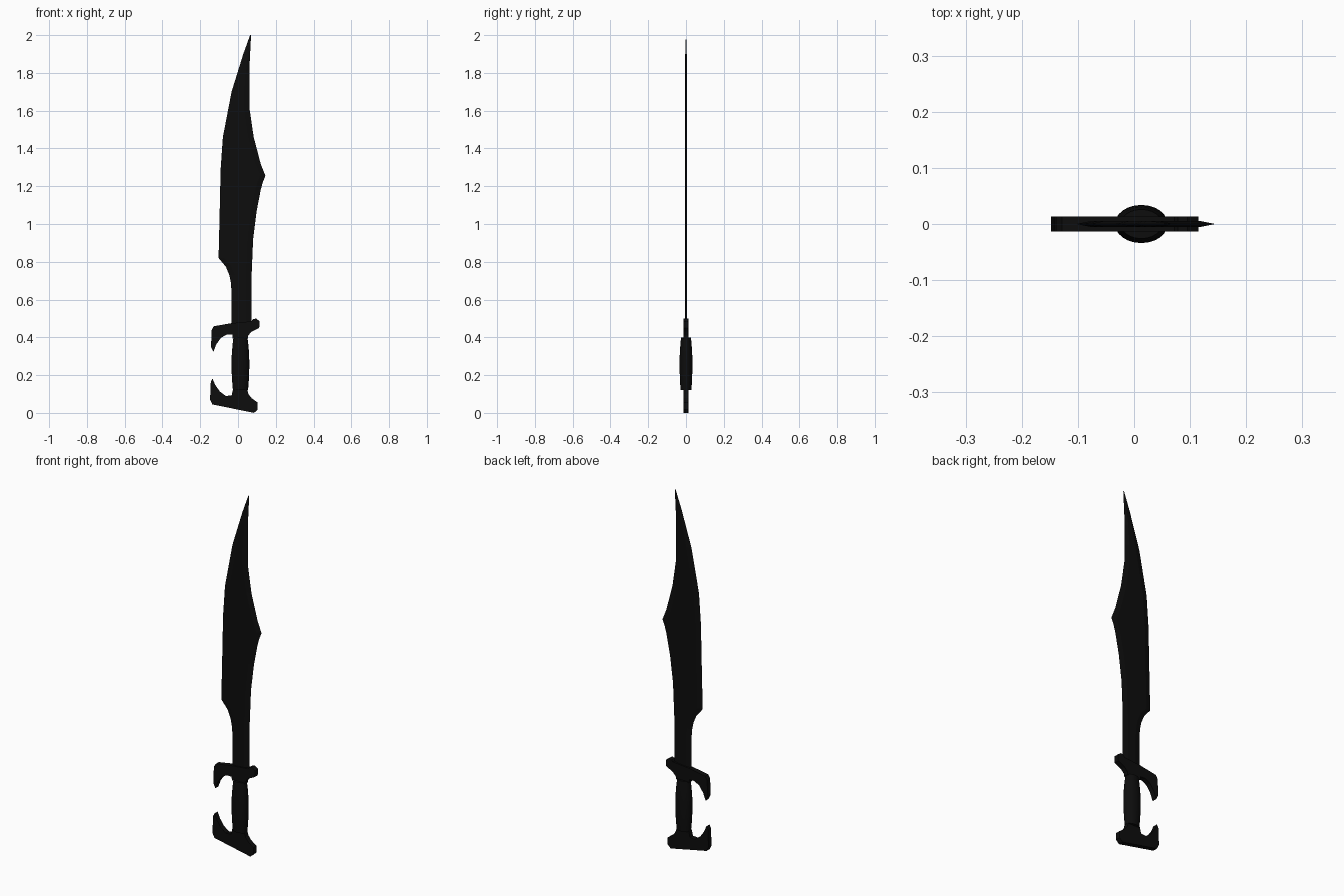
import bpy, bmesh, math

if "Cube" in bpy.data.objects:
    bpy.data.objects.remove(bpy.data.objects["Cube"])

black = bpy.data.materials.new("blackened_metal")
black.diffuse_color = (0.004, 0.004, 0.004, 1)
black.use_nodes = True
black.node_tree.nodes["Principled BSDF"].inputs["Base Color"].default_value = black.diffuse_color


def make_object(name, bm):
    bmesh.ops.recalc_face_normals(bm, faces=bm.faces)
    mesh = bpy.data.meshes.new(name)
    bm.to_mesh(mesh)
    bm.free()
    mesh.materials.append(black)
    obj = bpy.data.objects.new(name, mesh)
    bpy.context.collection.objects.link(obj)
    return obj


def plate(name, outline, half):
    """Extrude an (x, z) outline symmetrically along y."""
    bm = bmesh.new()
    face = bm.faces.new([bm.verts.new((x, -half, z)) for x, z in outline])
    ext = bmesh.ops.extrude_face_region(bm, geom=[face])["geom"]
    bmesh.ops.translate(bm, vec=(0, 2 * half, 0),
                        verts=[v for v in ext if isinstance(v, bmesh.types.BMVert)])
    return make_object(name, bm)


def x_at(line, z):
    for (x0, z0), (x1, z1) in zip(line, line[1:]):
        if z0 <= z <= z1:
            return x0 + (x1 - x0) * (z - z0) / (z1 - z0)
    return line[-1][0]


def bridge(bm, rings):
    """Skin closed rings and cap both ends."""
    n = len(rings[0])
    for a, b in zip(rings, rings[1:]):
        for i in range(n):
            j = (i + 1) % n
            bm.faces.new((a[i], a[j], b[j], b[i]))
    bm.faces.new(rings[0])
    bm.faces.new(rings[-1])


# Blade: flat core with bevelled cutting edges
left = [(-.034, .45), (-.034, .64), (-.038, .69), (-.046, .73), (-.065, .775), (-.103, .82),
        (-.098, 1.02), (-.092, 1.29), (-.08, 1.46), (-.034, 1.70), (0, 1.81), (.028, 1.90), (.064, 2.0)]
right = [(.072, .45), (.072, .73), (.08, .92), (.098, 1.065), (.12, 1.18), (.131, 1.22), (.145, 1.255),
         (.121, 1.315), (.083, 1.46), (.061, 1.61), (.061, 1.84), (.069, 2.0)]
bm = bmesh.new()
rings = []
for z in sorted({p[1] for p in left + right}):
    l, r = x_at(left, z), x_at(right, z)
    w, t = min(.028, .3 * (r - l)), .0055 * min(1, (r - l) / .05)
    rings.append([bm.verts.new(p) for p in (
        (l, 0, z), (l + w, -t, z), (r - w, -t, z),
        (r, 0, z), (r - w, t, z), (l + w, t, z))])
bridge(bm, rings)
make_object("blade", bm)

# Hooked guard
plate("guard", [
    (-.034, .475), (-.128, .459), (-.139, .44), (-.143, .35), (-.13, .323), (-.115, .363),
    (-.09, .398), (-.06, .414), (-.03, .414), (-.028, .395), (.052, .395), (.054, .41),
    (.072, .43), (.112, .45), (.115, .485), (.095, .5), (.078, .495), (.072, .485)], .0135)

# Hooked pommel with a short neck
plate("pommel", [
    (-.026, .125), (-.034, .092), (-.065, .09), (-.095, .112), (-.12, .147), (-.135, .182),
    (-.144, .165), (-.148, .07), (-.136, .045), (.085, 0), (.104, .018), (.104, .055),
    (.072, .078), (.055, .1), (.048, .125)], .0135)

# Barrel-shaped oval grip
bm = bmesh.new()
rings = []
N = 24
for z, rx, ry in [(.12, .04, .028), (.155, .043, .031), (.20, .046, .033), (.26, .047, .034),
                  (.31, .046, .033), (.36, .042, .03), (.40, .037, .026)]:
    rings.append([bm.verts.new((.013 + rx * math.cos(math.tau * i / N),
                                ry * math.sin(math.tau * i / N), z)) for i in range(N)])
bridge(bm, rings)
grip = make_object("grip", bm)
bpy.context.view_layer.objects.active = grip
grip.select_set(True)
bpy.ops.object.shade_smooth_by_angle()
